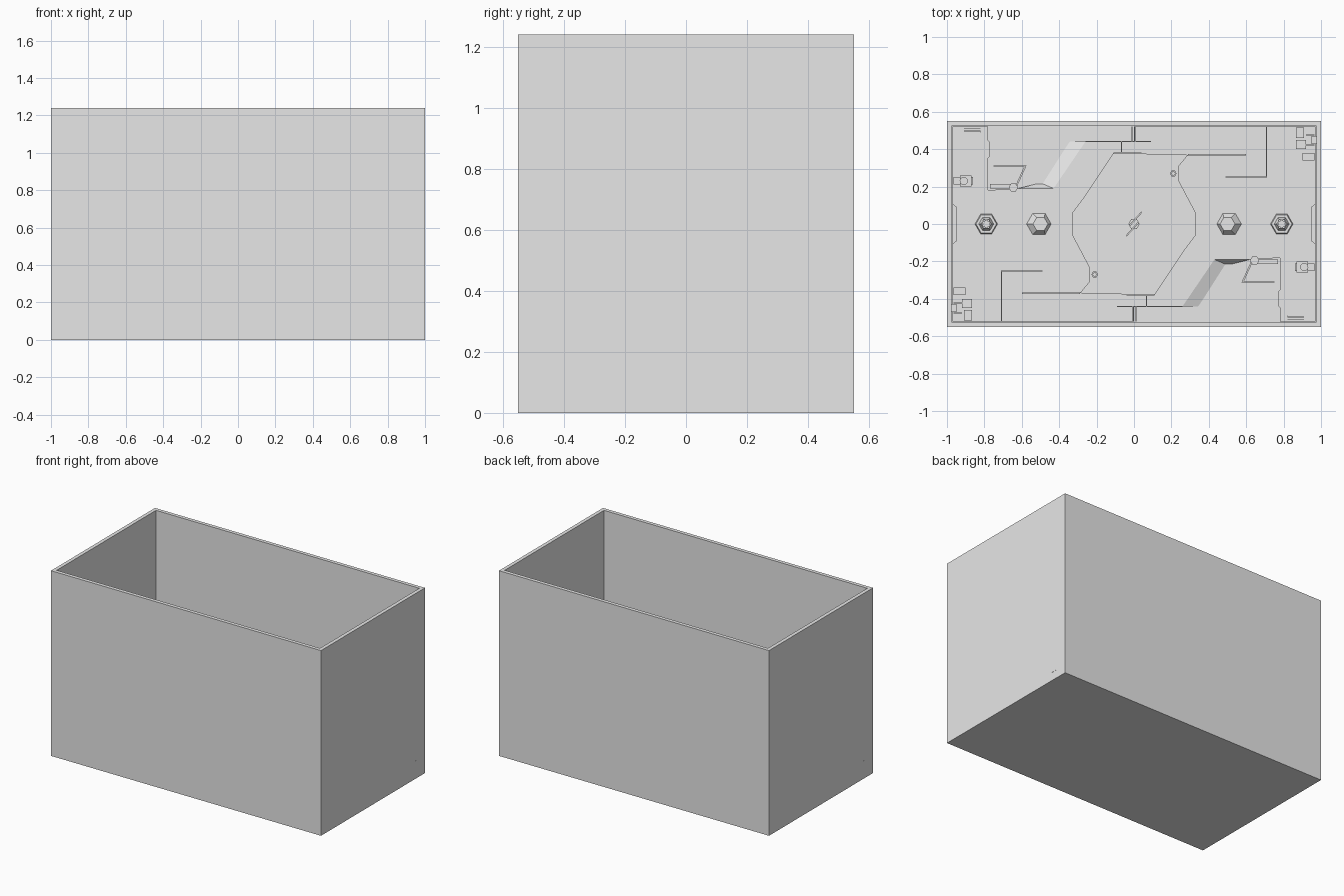
import bpy, bmesh, math
from mathutils import Matrix

cube = bpy.data.objects.get("Cube")
if cube:
    bpy.data.objects.remove(cube, do_unlink=True)

grey = bpy.data.materials.new("plain grey")
grey.use_nodes = True
grey.diffuse_color = (0.8, 0.8, 0.8, 1)
grey.node_tree.nodes["Principled BSDF"].inputs["Base Color"].default_value = (0.8, 0.8, 0.8, 1)

BASE, FLOOR, DAIS = 0.03, 0.055, 0.07


def finish(bm, name, paired=False):
    """Store the mesh; paired parts also get a copy turned half round the centre."""
    bmesh.ops.recalc_face_normals(bm, faces=bm.faces)
    mesh = bpy.data.meshes.new(name)
    bm.to_mesh(mesh)
    bm.free()
    mesh.materials.append(grey)
    obj = bpy.data.objects.new(name, mesh)
    bpy.context.collection.objects.link(obj)
    if paired:
        twin = bpy.data.objects.new(name + "_opposite", mesh)
        twin.rotation_euler.z = math.pi
        bpy.context.collection.objects.link(twin)
    return obj


def prism(name, top, z0, z1, bottom=None, paired=True):
    """Solid between a top outline and an optional wider bottom outline."""
    bm = bmesh.new()
    lo = [bm.verts.new((x, y, z0)) for x, y in (bottom or top)]
    hi = [bm.verts.new((x, y, z1)) for x, y in top]
    bm.faces.new(lo[::-1])
    bm.faces.new(hi)
    for i in range(len(top)):
        j = (i + 1) % len(top)
        bm.faces.new((lo[i], lo[j], hi[j], hi[i]))
    return finish(bm, name, paired)


def block(name, x0, x1, y0, y1, z0, z1):
    return prism(name, [(x0, y0), (x1, y0), (x1, y1), (x0, y1)], z0, z1)


def ring(x, y, r, sides=6, turn=0):
    return [(x + r * math.cos(turn + math.tau * i / sides),
             y + r * math.sin(turn + math.tau * i / sides)) for i in range(sides)]


def turned(points):
    return points + [(-x, -y) for x, y in points]


# Tall open enclosure, hollowed from its top face
bm = bmesh.new()
bmesh.ops.create_cube(bm, size=1, matrix=Matrix.Translation((0, 0, 0.62)) @ Matrix.Diagonal((2, 1.1, 1.24, 1)))
lid = max(bm.faces, key=lambda f: f.calc_center_median().z)
bmesh.ops.inset_region(bm, faces=[lid], thickness=0.035)
lid = bmesh.ops.extrude_discrete_faces(bm, faces=[lid])["faces"][0]
bmesh.ops.translate(bm, verts=lid.verts, vec=(0, 0, BASE - 1.24))
finish(bm, "enclosure_walls")

# Main floor, sloping down into two sunken yards
upper = [(-0.97, 0.17), (-0.62, 0.19), (-0.43, 0.19), (-0.26, 0.44), (0, 0.44), (0, 0.52), (0.97, 0.52)]
lower = [(-0.97, 0.17), (-0.62, 0.19), (-0.5, 0.22), (-0.36, 0.44), (0, 0.44), (0, 0.52), (0.97, 0.52)]
prism("main_floor", turned(upper[::-1]), BASE - 0.005, FLOOR, turned(lower[::-1]), paired=False)

# Raised central platform
prism("central_platform", turned([(-0.11, 0.38), (-0.27, 0.14), (-0.33, 0.06), (-0.33, -0.06),
                                  (-0.24, -0.23), (-0.24, -0.31), (-0.29, -0.37)]),
      FLOOR - 0.005, DAIS, paired=False)

# Corner pads with an octagonal tile
block("corner_pad", -0.97, -0.78, 0.16, 0.52, BASE - 0.005, FLOOR)
prism("corner_tile", ring(-0.87, 0.4, 0.105, 8, math.pi / 8), FLOOR - 0.005, FLOOR + 0.006)
for i in range(4):
    block("corner_grille_bar", 0.82, 0.91, -0.51 + 0.007 * i, -0.507 + 0.007 * i, FLOOR, FLOOR + 0.012)

# Thin partition walls
partitions = [(0.706, 0.712, 0.25, 0.52), (0.49, 0.71, 0.248, 0.254), (0.29, 0.6, 0.367, 0.373),
              (-0.26, 0.09, 0.438, 0.444), (-0.11, 0.04, 0.376, 0.382), (-0.07, -0.064, 0.38, 0.44),
              (-0.013, -0.007, 0.44, 0.52), (0.004, 0.01, 0.44, 0.52)]
for x0, x1, y0, y1 in partitions:
    block("partition", x0, x1, y0, y1, BASE, 0.09)

# Yard screen and steps
block("yard_screen", -0.75, -0.58, 0.308, 0.314, BASE, 0.08)
prism("angled_screen", [(-0.585, 0.312), (-0.575, 0.312), (-0.635, 0.18), (-0.645, 0.18)], BASE, 0.08)
for i in range(6):
    block("yard_step", -0.77 + 0.02 * i, -0.75 + 0.02 * i, 0.19, 0.215, BASE, 0.055 + 0.004 * i)
prism("yard_post", ring(-0.645, 0.195, 0.025), BASE, 0.09)

# Sloping hexagonal mounds
prism("hexagonal_mound", ring(-0.5, 0, 0.04), FLOOR - 0.005, 0.085, ring(-0.51, 0, 0.07))

# Hexagonal machine pads with a cluster of rods
prism("machine_pad", ring(-0.79, 0, 0.055), FLOOR - 0.005, 0.07, ring(-0.79, 0, 0.062))
prism("machine_core", ring(-0.79, 0, 0.025), 0.07, 0.105, ring(-0.79, 0, 0.04))
for x, y in ring(-0.79, 0, 0.022):
    prism("machine_rod", ring(x, y, 0.007), 0.07, 0.12)

# Chamfered bays on the end walls
prism("end_bay", [(-0.97, -0.11), (-0.947, -0.09), (-0.947, 0.09), (-0.97, 0.11)], FLOOR - 0.005, 0.13)

# Small hexagonal posts
prism("marker_post", ring(0.21, 0.27, 0.018), FLOOR, 0.1)
prism("marker_cap", ring(0.21, 0.27, 0.012), 0.1, 0.11)

# Supply crates
block("crate", -0.93, -0.87, 0.2, 0.26, FLOOR, 0.09)
block("crate_base", -0.965, -0.86, 0.21, 0.25, FLOOR, 0.07)
prism("crate_drum", ring(-0.91, 0.23, 0.022, 12), 0.09, 0.105)

# Gates that pass through the end walls, with nearby machinery
block("gate", 0.95, 1.001, 0.427, 0.47, 0.055, 0.12)
block("gate_frame", 0.92, 0.966, 0.42, 0.426, FLOOR, 0.13)
block("gate_frame", 0.92, 0.966, 0.472, 0.478, FLOOR, 0.13)
block("gate_machine", 0.865, 0.91, 0.46, 0.515, FLOOR, 0.1)
block("gate_machine_step", 0.865, 0.92, 0.4, 0.45, FLOOR, 0.08)
block("wall_cabinet", 0.9, 0.966, 0.34, 0.38, FLOOR, 0.09)

# Central turret with paired diagonal rods
prism("turret_base", ring(0, 0, 0.03), DAIS - 0.005, 0.085, paired=False)
c, s = math.cos(math.radians(48)), math.sin(math.radians(48))
rod = [(-0.02, 0.008), (0.075, 0.008), (0.075, 0.016), (-0.02, 0.016)]
prism("turret_rod", [(x * c - y * s, x * s + y * c) for x, y in rod], 0.085, 0.1)
